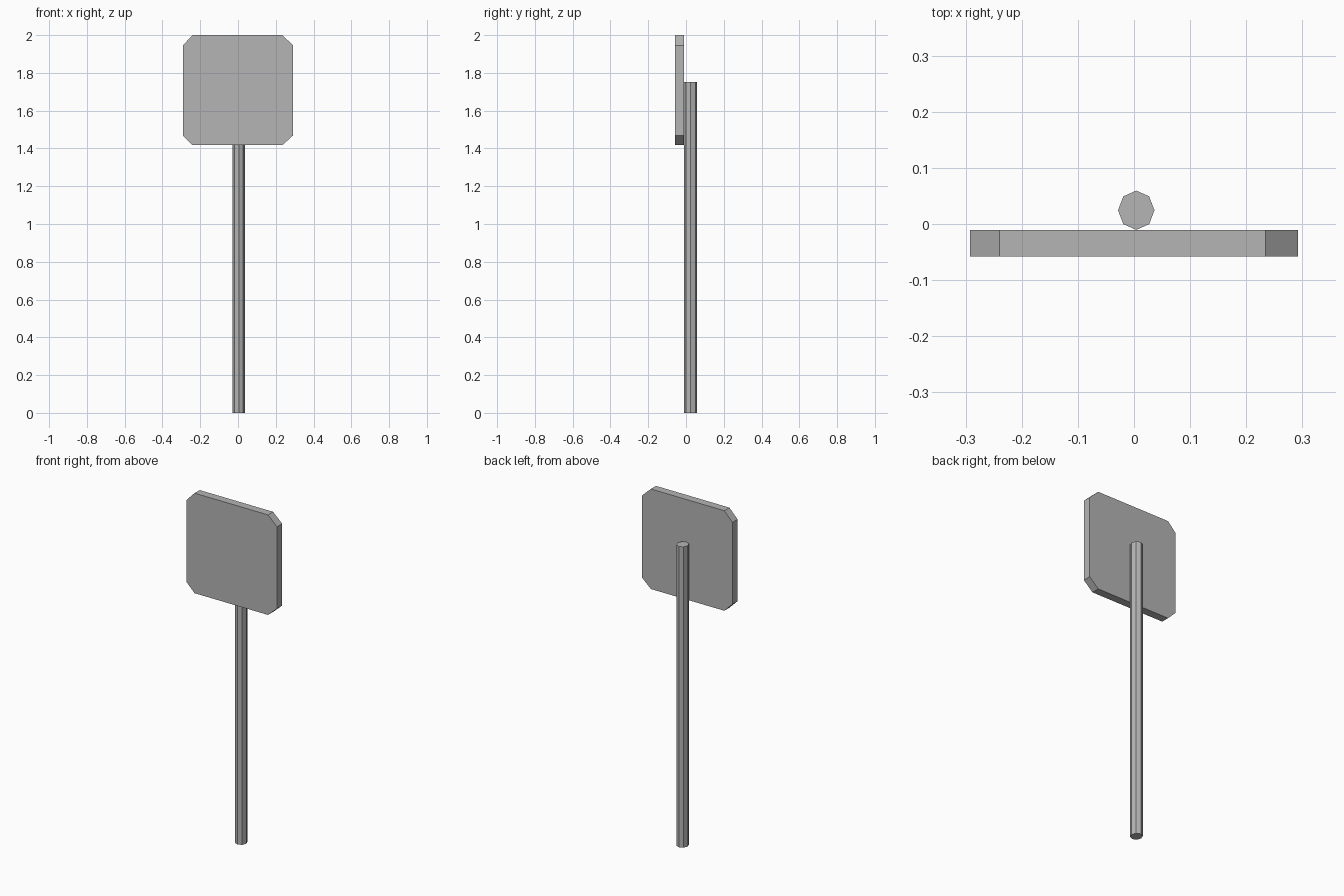
import bpy, bmesh, math

if "Cube" in bpy.data.objects:
    bpy.data.objects.remove(bpy.data.objects["Cube"])

# Mid grey shared by both parts
grey = bpy.data.materials.new("grey_metal")
grey.diffuse_color = (0.46, 0.46, 0.46, 1)
grey.use_nodes = True
grey.node_tree.nodes["Principled BSDF"].inputs["Base Color"].default_value = grey.diffuse_color


def prism(name, profile, direction):
    """Extrude a closed planar profile along a direction."""
    bm = bmesh.new()
    face = bm.faces.new([bm.verts.new(p) for p in profile])
    ext = bmesh.ops.extrude_face_region(bm, geom=[face], use_keep_orig=True)
    verts = [g for g in ext["geom"] if isinstance(g, bmesh.types.BMVert)]
    bmesh.ops.translate(bm, verts=verts, vec=direction)
    bmesh.ops.recalc_face_normals(bm, faces=bm.faces)
    mesh = bpy.data.meshes.new(name)
    bm.to_mesh(mesh)
    bm.free()
    mesh.materials.append(grey)
    obj = bpy.data.objects.new(name, mesh)
    bpy.context.collection.objects.link(obj)
    return obj


# Octagonal post, slightly deeper than wide
ring = [math.tau * i / 8 for i in range(8)]
prism("post",
      [(0.004 + 0.0325 * math.cos(a), 0.0245 + 0.035 * math.sin(a), 0) for a in ring],
      (0, 0, 1.753))

# Square sign plate with clipped corners, in front of the post
left, right, bottom, top = -0.292, 0.292, 1.417, 2.0
in_l, in_r, in_b, in_t = -0.24, 0.234, 1.469, 1.946
outline = [(in_l, bottom), (in_r, bottom), (right, in_b), (right, in_t),
           (in_r, top), (in_l, top), (left, in_t), (left, in_b)]
prism("sign_plate", [(x, -0.0575, z) for x, z in outline], (0, 0.047, 0))
